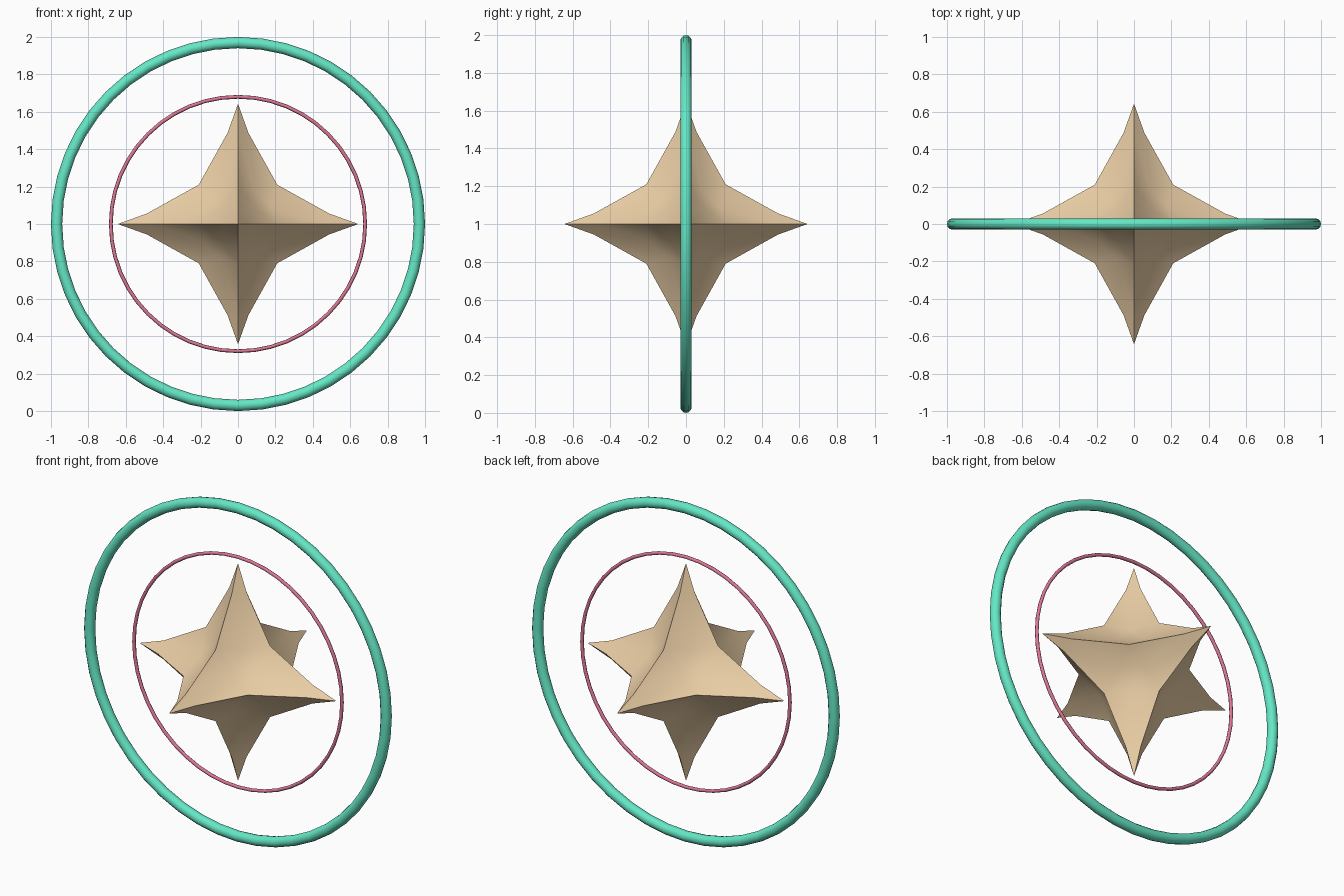
import bpy, bmesh, math
from itertools import product

if "Cube" in bpy.data.objects:
    bpy.data.objects.remove(bpy.data.objects["Cube"])


def material(name, color):
    m = bpy.data.materials.new(name)
    m.diffuse_color = (*color, 1)
    m.use_nodes = True
    m.node_tree.nodes["Principled BSDF"].inputs["Base Color"].default_value = m.diffuse_color
    return m


def smooth(obj, angle):
    bpy.ops.object.select_all(action='DESELECT')
    obj.select_set(True)
    bpy.context.view_layer.objects.active = obj
    bpy.ops.object.shade_smooth_by_angle(angle=math.radians(angle))


def ring(name, major, minor, segs, sides, mat):
    bpy.ops.mesh.primitive_torus_add(
        location=(0, 0, 1), rotation=(math.pi / 2, 0, 0),
        major_radius=major, minor_radius=minor,
        major_segments=segs, minor_segments=sides)
    obj = bpy.context.object
    obj.name = name
    obj.data.materials.append(mat)
    smooth(obj, 50)


# Two upright concentric rings
ring("outer_ring", 0.97, 0.03, 48, 12, material("green", (0.13, 0.80, 0.56)))
ring("inner_ring", 0.68, 0.01, 48, 8, material("pink", (0.72, 0.19, 0.30)))

# Six-pointed star: octahedron grid pulled inwards, by grid weight pattern
PULL = {
    (4, 0, 0): {4: 0.643, 0: 0},
    (3, 1, 0): {3: 0.487, 1: 0.056, 0: 0},
    (2, 2, 0): {2: 0.21, 0: 0},
    (2, 1, 1): {2: 0.185, 1: 0.09},
}
N = 4
bm = bmesh.new()
for sx, sy, sz in product((1, -1), repeat=3):
    grid = {}
    for i in range(N + 1):
        for j in range(N + 1 - i):
            w = (i, j, N - i - j)
            pull = PULL[tuple(sorted(w, reverse=True))]
            grid[i, j] = bm.verts.new(
                (sx * pull[w[0]], sy * pull[w[1]], sz * pull[w[2]]))
    for i in range(N):
        for j in range(N - i):
            bm.faces.new((grid[i, j], grid[i + 1, j], grid[i, j + 1]))
            if i + j < N - 1:
                bm.faces.new((grid[i + 1, j], grid[i + 1, j + 1], grid[i, j + 1]))
bmesh.ops.remove_doubles(bm, verts=bm.verts, dist=1e-4)
bmesh.ops.recalc_face_normals(bm, faces=bm.faces)
mesh = bpy.data.meshes.new("star")
bm.to_mesh(mesh)
bm.free()
star = bpy.data.objects.new("star", mesh)
star.location.z = 1
bpy.context.collection.objects.link(star)
mesh.materials.append(material("sand", (0.83, 0.62, 0.38)))
smooth(star, 45)
